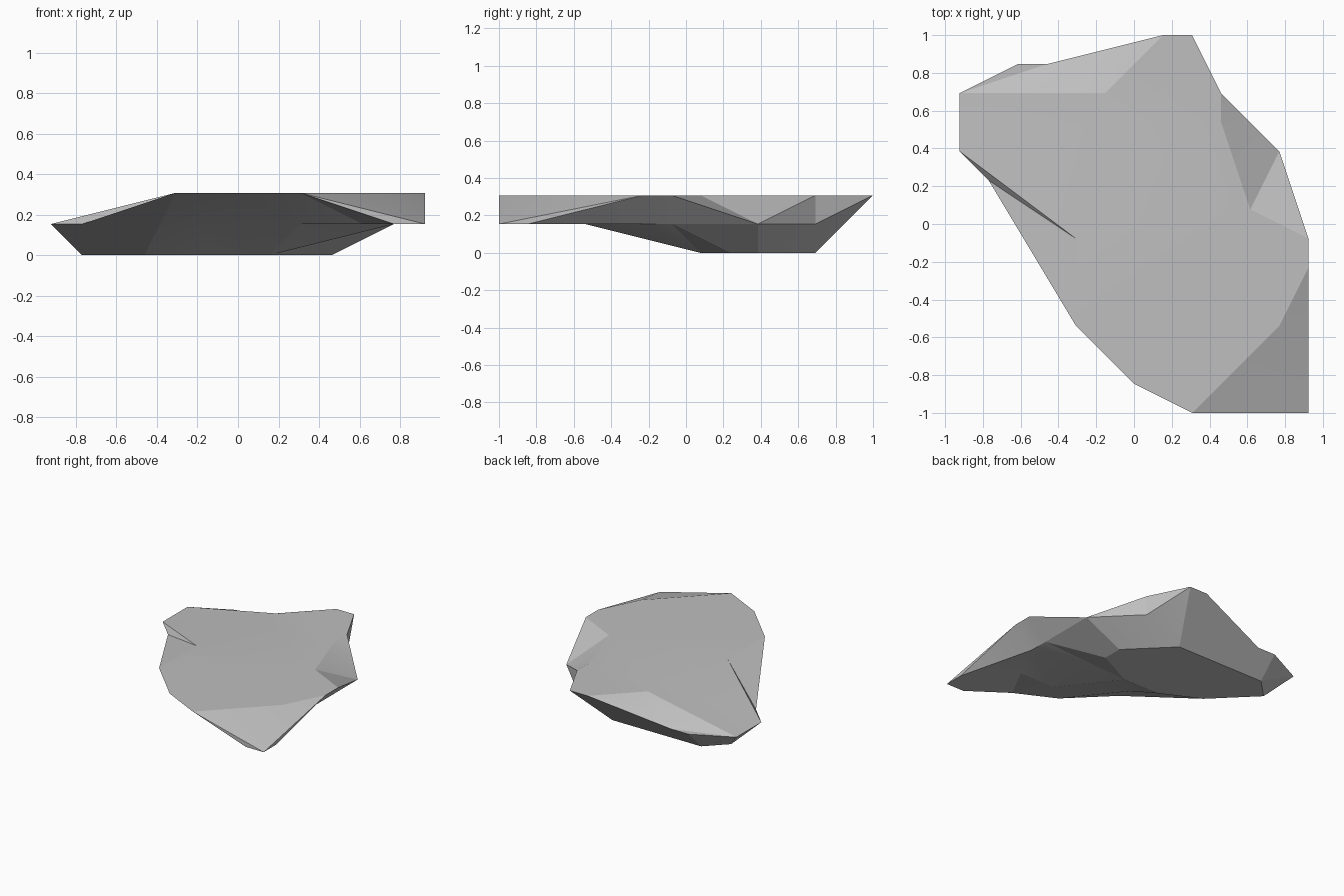
import bpy, bmesh, math
from mathutils import Vector
from mathutils.geometry import delaunay_2d_cdt

cube = bpy.data.objects.get("Cube")
if cube:
    bpy.data.objects.remove(cube, do_unlink=True)

UNIT = 2 / 13  # grid step; points are (x, y, z) in steps

stone = bpy.data.materials.new("stone_grey")
stone.use_nodes = True
grey = (0.52, 0.52, 0.52, 1)
stone.diffuse_color = grey
bsdf = stone.node_tree.nodes["Principled BSDF"]
bsdf.inputs["Base Color"].default_value = grey
bsdf.inputs["Roughness"].default_value = 0.9

# Rim shared by the top and the underside, counter-clockwise
left_rim = [(6, 5, 2), (6, 6, 2), (5, 9, 1)]
main_rim = [(2, 13, 2), (1, 13, 2), (-3, 12, 1), (-4, 12, 1), (-6, 11, 1),
            (-6, 9, 1), (-5, 8, 1), (-2, 3, 2), (0, 1, 2), (2, 0, 2)]
# Rim points that differ between the top and the underside
notch_top, notch_low = (3, 11, 2), (3, 11, 1)
corner, chip_front, chip_side = (6, 0, 1), (5, 0, 1), (6, 1, 1)

# Creases on top: plateau edges and sunken facets
top_creases = [
    [(-6, 9, 1), (-2, 6, 2), (-1, 10, 2), (-1, 11, 2), (0, 12, 2), (1, 13, 2)],
    [(-6, 11, 1), (-1, 11, 2)],
    [(-3, 12, 1), (0, 12, 2)],
    [(-2, 6, 2), (-2, 3, 2)],
    [(2, 0, 2), (5, 3, 2), (6, 5, 2)],
    [(5, 3, 2), corner],
    [notch_top, (3, 10, 2), (4, 7, 2), (6, 6, 2)],
    [(3, 10, 2), (5, 9, 1)]]

# Creases below: flat base outline and sloping overhang
low_creases = [
    [(3, 9, 0), (1, 11, 0), (-4, 11, 0), (-5, 10, 0), (-3, 8, 0),
     (-1, 7, 0), (1, 7, 0), (3, 8, 0), (3, 9, 0), (5, 9, 1)],
    [(6, 6, 2), (5, 6, 1), (5, 5, 1), (6, 5, 2)],
    [(5, 6, 1), (3, 8, 0)],
    [chip_side, (5, 5, 1)],
    [(5, 5, 1), (4, 3, 1), (2, 3, 1), (-1, 5, 1), (-1, 7, 0)],
    [(0, 1, 2), (-1, 5, 1)],
    [(-2, 3, 2), (-3, 8, 0)],
    [notch_low, (1, 11, 0)],
    [(-4, 12, 1), (-2, 12, 1), (1, 13, 2)]]

bm = bmesh.new()
verts = {}


def vert(p):
    if p not in verts:
        verts[p] = bm.verts.new((p[0] * UNIT, (p[1] - 6.5) * UNIT, p[2] * UNIT))
    return verts[p]


def sheet(outline, creases, flip):
    """Triangulate an outline with crease lines into a faceted sheet."""
    points = list(dict.fromkeys(outline + [p for c in creases for p in c]))
    height = {p[:2]: p[2] for p in points}
    n = len(outline)
    edges = [(i, (i + 1) % n) for i in range(n)]
    for c in creases:
        edges += [(points.index(a), points.index(b)) for a, b in zip(c, c[1:])]
    flat, _, faces, *_ = delaunay_2d_cdt(
        [Vector(p[:2]) for p in points], edges, [], 1, 1e-5)
    for face in faces:
        keys = [(round(flat[i].x), round(flat[i].y)) for i in face]
        loop = [vert((*k, height[k])) for k in keys]
        bm.faces.new(loop[::-1] if flip else loop)


sheet(left_rim + [notch_top] + main_rim + [corner], top_creases, False)
sheet(left_rim + [notch_low] + main_rim + [chip_front, corner, chip_side],
      low_creases, True)

# Small upright faces that close the front left corner and the back notch
for tri in ((main_rim[-1], chip_front, corner),
            (corner, chip_side, left_rim[0]),
            (left_rim[-1], notch_low, notch_top),
            (notch_low, main_rim[0], notch_top)):
    bm.faces.new([vert(p) for p in tri])
bmesh.ops.recalc_face_normals(bm, faces=bm.faces[:])

mesh = bpy.data.meshes.new("rock_slab")
bm.to_mesh(mesh)
bm.free()
mesh.materials.append(stone)
slab = bpy.data.objects.new("rock_slab", mesh)
bpy.context.collection.objects.link(slab)

# Soft shading across shallow facets, crisp edges elsewhere
bpy.ops.object.select_all(action='DESELECT')
slab.select_set(True)
bpy.context.view_layer.objects.active = slab
bpy.ops.object.shade_smooth_by_angle(angle=math.radians(15))
